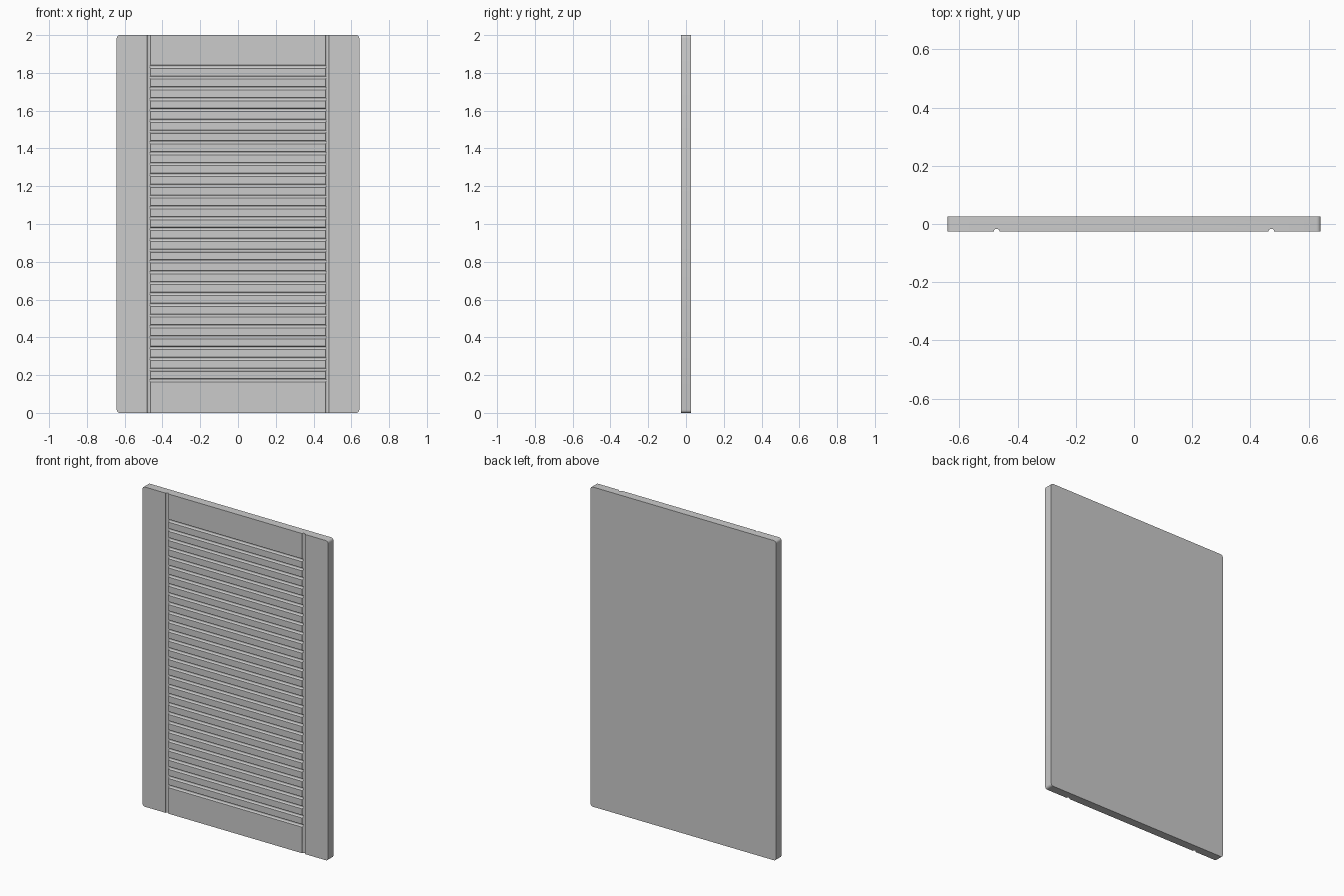
import bpy, bmesh
from mathutils import Matrix, Vector

if "Cube" in bpy.data.objects:
    bpy.data.objects.remove(bpy.data.objects["Cube"])

W, D, H = 1.284, 0.053, 2.0      # panel size
GX = 0.472                       # centre of the vertical grooves
Z_LOW, Z_HIGH, SLATS = 0.172, 1.833, 29


def make_object(name, bm):
    mesh = bpy.data.meshes.new(name)
    bmesh.ops.recalc_face_normals(bm, faces=bm.faces)
    bm.to_mesh(mesh)
    bm.free()
    obj = bpy.data.objects.new(name, mesh)
    bpy.context.collection.objects.link(obj)
    return obj


def add_rod(bm, centre, axis, length, radius):
    turn = Vector((0, 0, 1)).rotation_difference(Vector(axis)).to_matrix().to_4x4()
    bmesh.ops.create_cone(bm, cap_ends=True, segments=16, radius1=radius,
                          radius2=radius, depth=length,
                          matrix=Matrix.Translation(centre) @ turn)


def carve(target, bm):
    cutter = make_object("groove_cutter", bm)
    cutter.hide_render = True
    mod = target.modifiers.new("grooves", 'BOOLEAN')
    mod.operation = 'DIFFERENCE'
    mod.solver = 'EXACT'
    mod.object = cutter
    bpy.context.view_layer.objects.active = target
    bpy.ops.object.modifier_apply(modifier=mod.name)
    bpy.data.objects.remove(cutter)


# Door slab with slightly rounded outer corners
bm = bmesh.new()
bmesh.ops.create_cube(bm, size=1, matrix=Matrix.Translation((0, 0, H / 2))
                      @ Matrix.Diagonal((W, D, H, 1)))
corners = [e for e in bm.edges if abs(e.verts[0].co.y - e.verts[1].co.y) > D / 2]
bmesh.ops.bevel(bm, geom=corners, offset=0.015, segments=4, profile=0.5,
                affect='EDGES')
door = make_object("shutter_door", bm)

# Full-height grooves separating the stiles from the middle
bm = bmesh.new()
for side in (-1, 1):
    add_rod(bm, (side * GX, -D / 2, H / 2), (0, 0, 1), H + 0.2, 0.010)
carve(door, bm)

# Horizontal grooves that form the row of slats
bm = bmesh.new()
pitch = (Z_HIGH - Z_LOW) / SLATS
for i in range(SLATS + 1):
    add_rod(bm, (0, -D / 2, Z_LOW + i * pitch), (1, 0, 0), 2 * GX - 0.005, 0.009)
carve(door, bm)

# Smooth the round grooves, keep the edges sharp
bpy.ops.object.select_all(action='DESELECT')
door.select_set(True)
bpy.context.view_layer.objects.active = door
bpy.ops.object.shade_smooth_by_angle()
